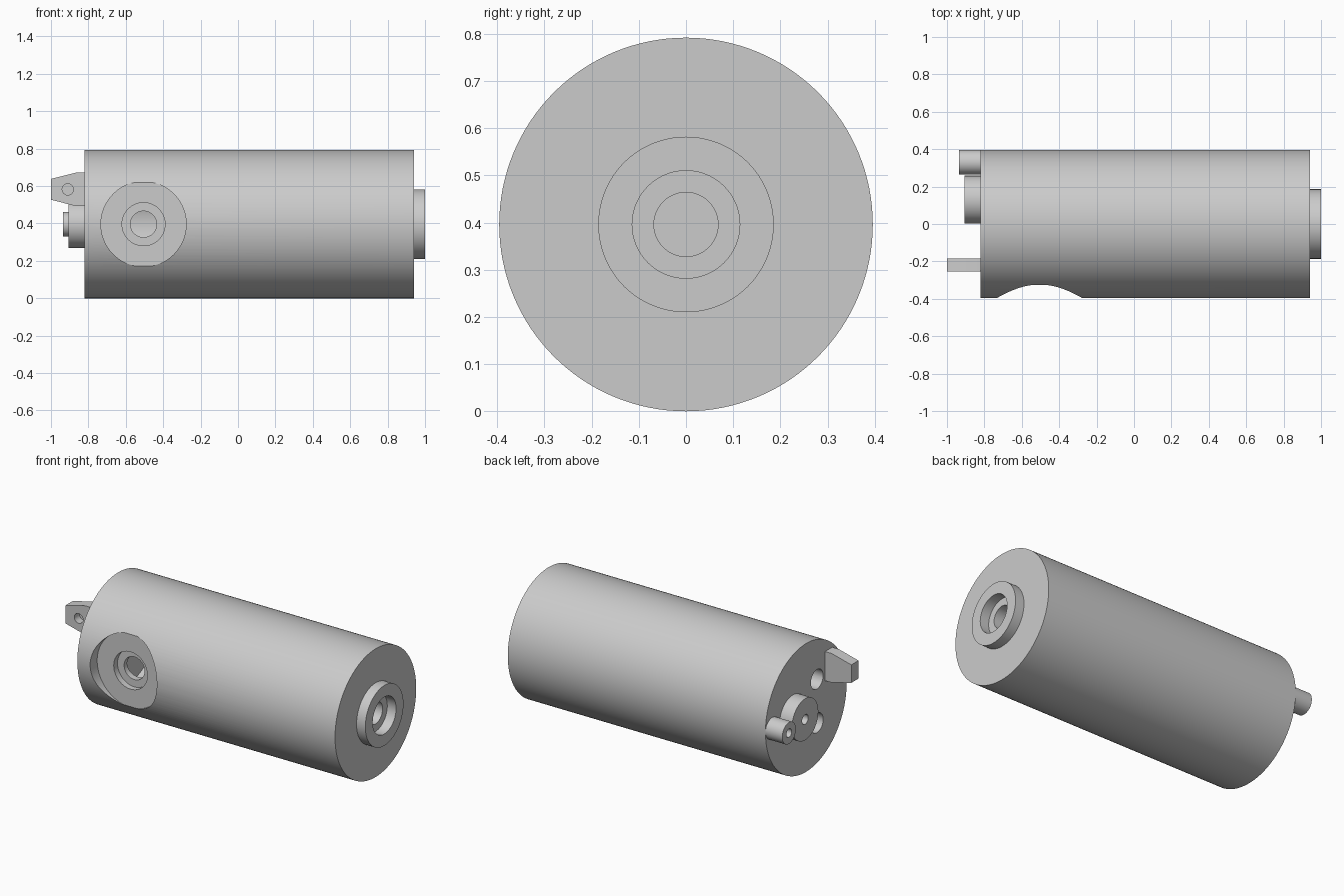
import bpy, bmesh, math
from mathutils import Matrix, Vector

if "Cube" in bpy.data.objects:
    bpy.data.objects.remove(bpy.data.objects["Cube"])

CZ = 0.396          # height of the main axis
R = 0.396           # body radius
LEFT, RIGHT = -0.82, 0.94
WALL = 0.08

grey = bpy.data.materials.new("plain grey")
grey.use_nodes = True
grey.diffuse_color = (0.6, 0.6, 0.6, 1)
grey.node_tree.nodes["Principled BSDF"].inputs["Base Color"].default_value = (0.6, 0.6, 0.6, 1)


def make(name, bm):
    bmesh.ops.remove_doubles(bm, verts=bm.verts, dist=1e-5)
    bmesh.ops.recalc_face_normals(bm, faces=bm.faces)
    mesh = bpy.data.meshes.new(name)
    bm.to_mesh(mesh)
    bm.free()
    mesh.materials.append(grey)
    obj = bpy.data.objects.new(name, mesh)
    bpy.context.collection.objects.link(obj)
    return obj


def lathe(name, profile, y=0, z=CZ, closed=False, steps=96):
    """Revolve (x, radius) points about a line parallel to x."""
    bm = bmesh.new()
    vs = [bm.verts.new((x, 0, r)) for x, r in profile]
    edges = [bm.edges.new(p) for p in zip(vs, vs[1:])]
    if closed:
        edges.append(bm.edges.new((vs[-1], vs[0])))
    bmesh.ops.spin(bm, geom=vs + edges, cent=(0, 0, 0), axis=(1, 0, 0),
                   angle=2 * math.pi, steps=steps)
    bmesh.ops.translate(bm, verts=bm.verts, vec=(0, y, z))
    return make(name, bm)


def rod(start, end, r, steps=64):
    """Cylinder between two points, used as a cutter."""
    a, b = Vector(start), Vector(end)
    turn = (b - a).to_track_quat('Z', 'Y').to_matrix().to_4x4()
    bm = bmesh.new()
    bmesh.ops.create_cone(bm, cap_ends=True, segments=steps, radius1=r, radius2=r,
                          depth=(b - a).length,
                          matrix=Matrix.Translation((a + b) / 2) @ turn)
    cutter = make("cutter", bm)
    cutter.hide_render = True
    return cutter


def cut(obj, cutter):
    mod = obj.modifiers.new("cut", 'BOOLEAN')
    mod.operation = 'DIFFERENCE'
    mod.solver = 'EXACT'
    mod.object = cutter
    bpy.context.view_layer.objects.active = obj
    bpy.ops.object.modifier_apply(modifier=mod.name)
    bpy.data.objects.remove(cutter)


# Hollow body with the raised collar and stepped bore on its right end
inner = 0.26
body = lathe("body", [
    (LEFT, 0), (LEFT, R), (RIGHT, R), (RIGHT, 0.186), (1, 0.186), (1, 0.114),
    (RIGHT, 0.114), (RIGHT, 0.068), (RIGHT - WALL, 0.068), (RIGHT - WALL, inner),
    (LEFT + WALL, inner), (LEFT + WALL, 0)], steps=128)

# Flat round pocket on the front with a counterbored port
for r, depth in ((0.228, -0.327), (0.115, -0.29), (0.07, -0.15)):
    cut(body, rod((-0.505, -0.6, CZ), (-0.505, depth, CZ), r, 96))

# Two open holes in the left end, and the passage behind the large boss
for y, z, r in ((-0.107, 0.135, 0.06), (-0.107, -0.135, 0.06), (0.13, 0, 0.03)):
    cut(body, rod((-0.9, y, CZ + z), (LEFT + WALL + 0.05, y, CZ + z), r))


# Bored bosses on the left end
def boss(name, tip, y, r, bore):
    return lathe(name, [(tip, bore), (tip, r), (LEFT, r), (LEFT, bore)], y, closed=True)


large_boss = boss("large_boss", -0.905, 0.13, 0.128, 0.03)
small_boss = boss("small_boss", -0.935, 0.33, 0.066, 0.026)

# Tapered mounting lug with a blind pin hole
bm = bmesh.new()
outline = [(LEFT, 0.672), (-0.865, 0.672), (-1, 0.638),
           (-1, 0.527), (-0.865, 0.492), (LEFT, 0.492)]
face = bm.faces.new([bm.verts.new((x, -0.255, z)) for x, z in outline])
ext = bmesh.ops.extrude_face_region(bm, geom=[face])["geom"]
bmesh.ops.translate(bm, vec=(0, 0.07, 0),
                    verts=[v for v in ext if isinstance(v, bmesh.types.BMVert)])
lug = make("mounting_lug", bm)
cut(lug, rod((-0.91, -0.3, 0.582), (-0.91, -0.205, 0.582), 0.03))

# Smooth round walls, keep the rims crisp
for obj in (body, large_boss, small_boss, lug):
    bpy.ops.object.select_all(action='DESELECT')
    obj.select_set(True)
    bpy.context.view_layer.objects.active = obj
    bpy.ops.object.shade_smooth_by_angle(angle=math.radians(30))
